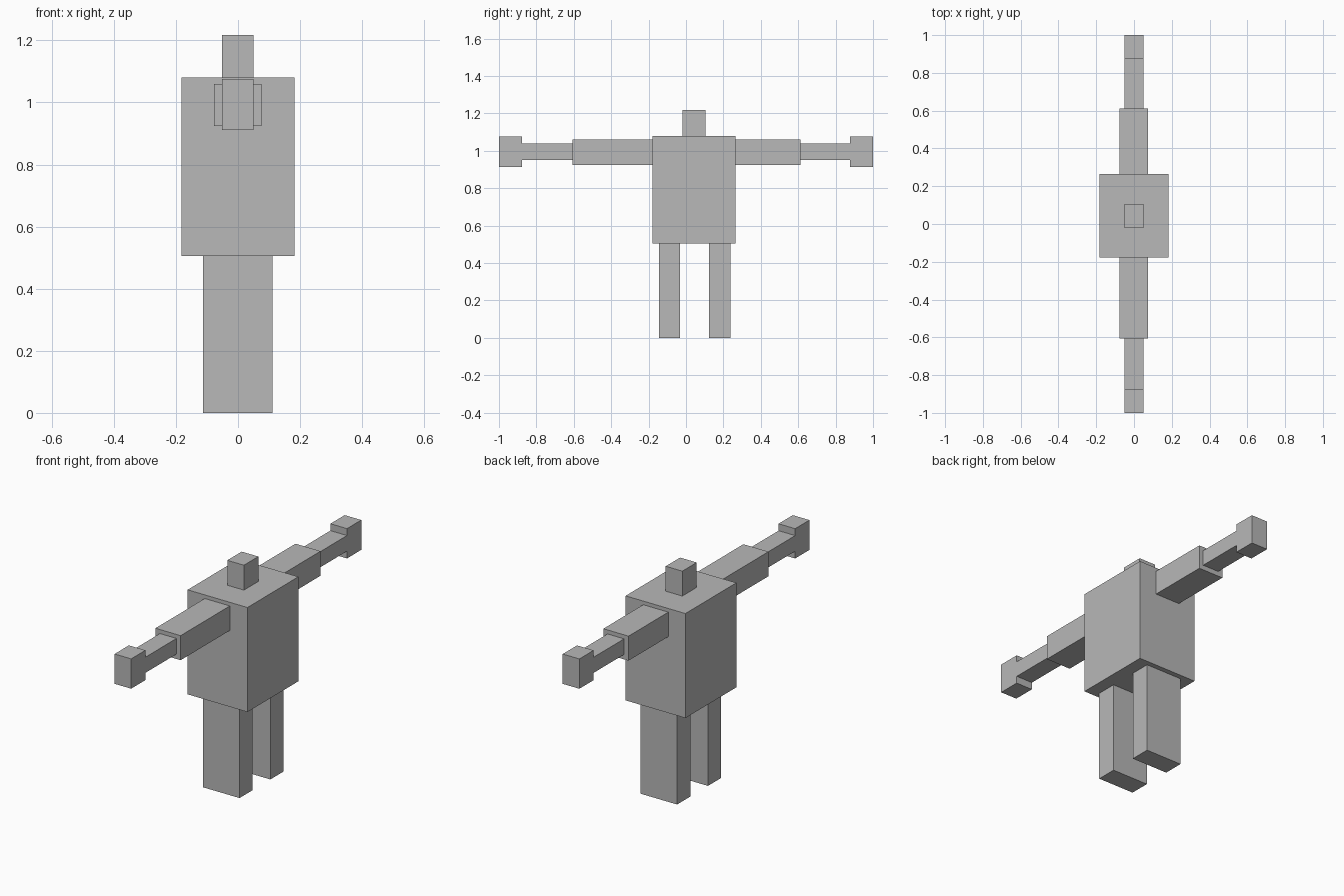
import bpy

cube = bpy.data.objects.get("Cube")
if cube:
    bpy.data.objects.remove(cube, do_unlink=True)

# Single plain grey
grey = bpy.data.materials.new("plain grey")
grey.use_nodes = True
colour = (0.48, 0.48, 0.48, 1.0)
grey.diffuse_color = colour
grey.node_tree.nodes["Principled BSDF"].inputs["Base Color"].default_value = colour


def box(name, x, y, z):
    """Add a block spanning the given (min, max) range on each axis."""
    spans = (x, y, z)
    bpy.ops.mesh.primitive_cube_add(size=1, location=[(a + b) / 2 for a, b in spans])
    ob = bpy.context.object
    ob.name = name
    ob.scale = [b - a for a, b in spans]
    bpy.ops.object.transform_apply(location=False, rotation=False, scale=True)
    ob.data.materials.append(grey)
    return ob


# Body and head
box("torso", (-0.182, 0.182), (-0.178, 0.265), (0.505, 1.08))
box("head", (-0.051, 0.05), (-0.02, 0.105), (1.08, 1.217))

# Legs
box("front_leg", (-0.112, 0.111), (-0.145, -0.031), (0.0, 0.505))
box("back_leg", (-0.112, 0.111), (0.123, 0.237), (0.0, 0.505))

# Arms: shoulder, elbow, wrist and tip positions along y
for side, ys in (("front", (-0.178, -0.606, -0.876, -1.0)),
                 ("back", (0.265, 0.611, 0.876, 1.0))):
    spans = [tuple(sorted(pair)) for pair in zip(ys, ys[1:])]
    box(side + "_upper_arm", (-0.078, 0.075), spans[0], (0.925, 1.06))
    box(side + "_forearm", (-0.051, 0.05), spans[1], (0.952, 1.038))
    box(side + "_hand", (-0.051, 0.05), spans[2], (0.912, 1.076))
